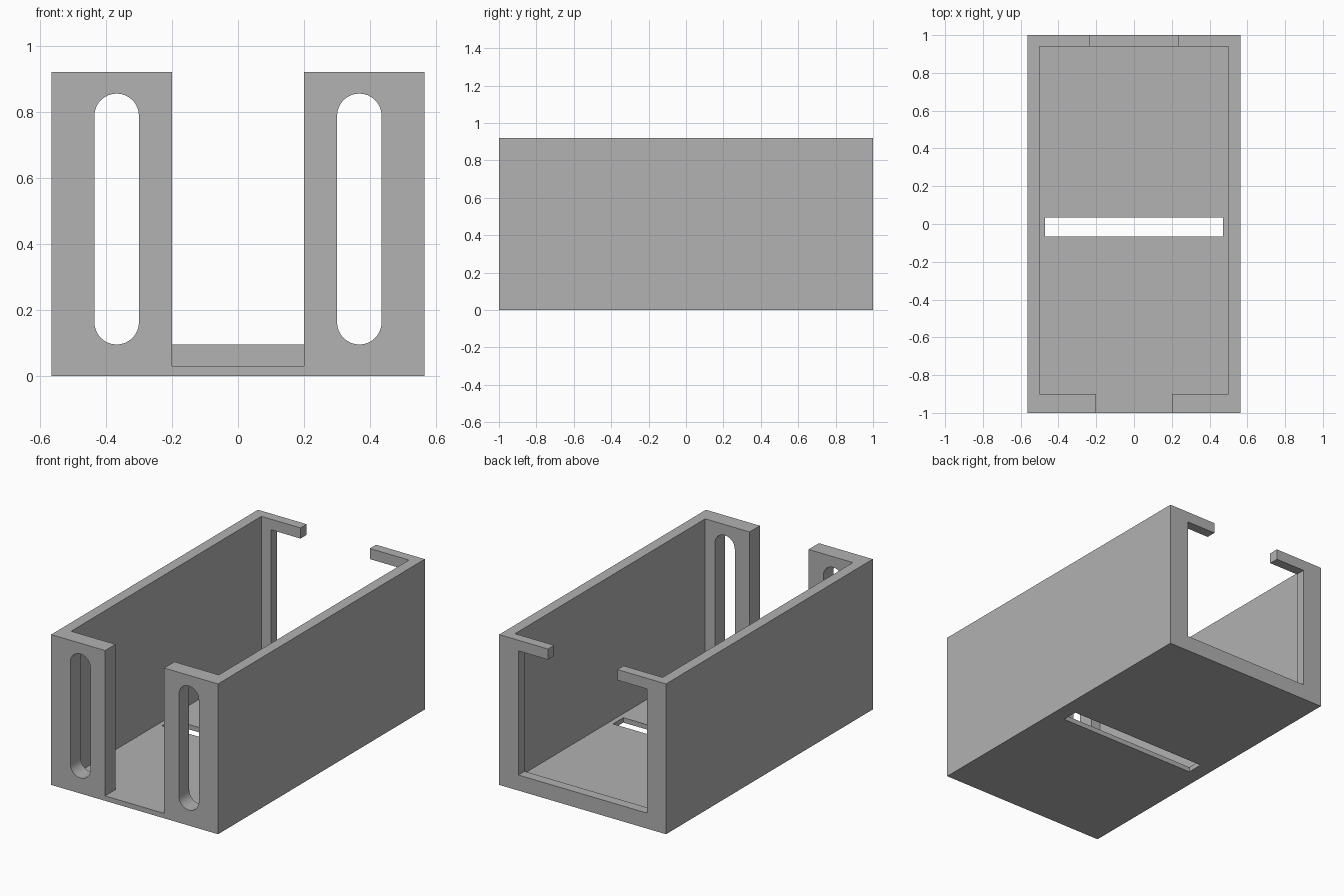
import bpy, bmesh, math

cube = bpy.data.objects.get("Cube")
if cube:
    bpy.data.objects.remove(cube, do_unlink=True)

W, L, H = 0.565, 1.0, 0.92      # half width, half length, height
FLOOR = 0.03
FRONT, BACK = -0.9, 0.94        # inner faces of the end walls
SLOT_LOW, SLOT_HIGH = 0.095, 0.855
OVER = 0.1                      # cutter overshoot

grey = bpy.data.materials.new("plain grey")
grey.use_nodes = True
colour = (0.445, 0.445, 0.445, 1)
grey.diffuse_color = colour
grey.node_tree.nodes["Principled BSDF"].inputs["Base Color"].default_value = colour


def prism(name, profile, y0, y1):
    """Extrude an x-z outline from y0 to y1."""
    bm = bmesh.new()
    face = bm.faces.new([bm.verts.new((x, y0, z)) for x, z in profile])
    grown = bmesh.ops.extrude_face_region(bm, geom=[face])
    verts = [v for v in grown["geom"] if isinstance(v, bmesh.types.BMVert)]
    bmesh.ops.translate(bm, verts=verts, vec=(0, y1 - y0, 0))
    bmesh.ops.recalc_face_normals(bm, faces=bm.faces)
    mesh = bpy.data.meshes.new(name)
    bm.to_mesh(mesh)
    bm.free()
    obj = bpy.data.objects.new(name, mesh)
    bpy.context.collection.objects.link(obj)
    return obj


def box(name, half, y0, y1, z0, z1):
    return prism(name, [(-half, z0), (half, z0), (half, z1), (-half, z1)], y0, y1)


def capsule(cx, r, z0, z1, steps=16):
    """Upright slot outline with round ends."""
    points = []
    for start, cz in ((0, z1 - r), (math.pi, z0 + r)):
        for i in range(steps + 1):
            a = start + math.pi * i / steps
            points.append((cx + r * math.cos(a), cz + r * math.sin(a)))
    return points


tray = box("open_tray", W, -L, L, 0, H)
tray.data.materials.append(grey)

cutters = [
    # inside of the tray
    box("cavity", 0.5, FRONT, BACK, FLOOR, H + OVER),
    # gap between the two front posts
    box("front_gap", 0.2, -L - OVER, FRONT + OVER, FLOOR, H + OVER),
    # back window with its sill, and the gap between the top lips
    box("back_window", 0.435, BACK - OVER, L + OVER, SLOT_LOW, SLOT_HIGH),
    box("lip_gap", 0.235, BACK - OVER, L + OVER, SLOT_HIGH - OVER, H + OVER),
    # slit across the floor
    box("floor_slit", 0.47, -0.065, 0.035, -OVER, FLOOR + OVER),
]
# rounded slots in the front posts
for side in (-1, 1):
    cutters.append(prism("post_slot", capsule(side * 0.3675, 0.0675, SLOT_LOW, SLOT_HIGH),
                         -L - OVER, FRONT + OVER))

for cutter in cutters:
    cutter.hide_render = True
    mod = tray.modifiers.new(cutter.name, "BOOLEAN")
    mod.operation = "DIFFERENCE"
    mod.solver = "EXACT"
    mod.object = cutter

# bake the cuts and drop the cutters
graph = bpy.context.evaluated_depsgraph_get()
baked = bpy.data.meshes.new_from_object(tray.evaluated_get(graph))
tray.modifiers.clear()
tray.data = baked
baked.name = "open_tray"
for cutter in cutters:
    bpy.data.objects.remove(cutter, do_unlink=True)

# smooth slot ends, sharp corners
bpy.ops.object.select_all(action="DESELECT")
tray.select_set(True)
bpy.context.view_layer.objects.active = tray
bpy.ops.object.shade_smooth_by_angle(angle=math.radians(30))
